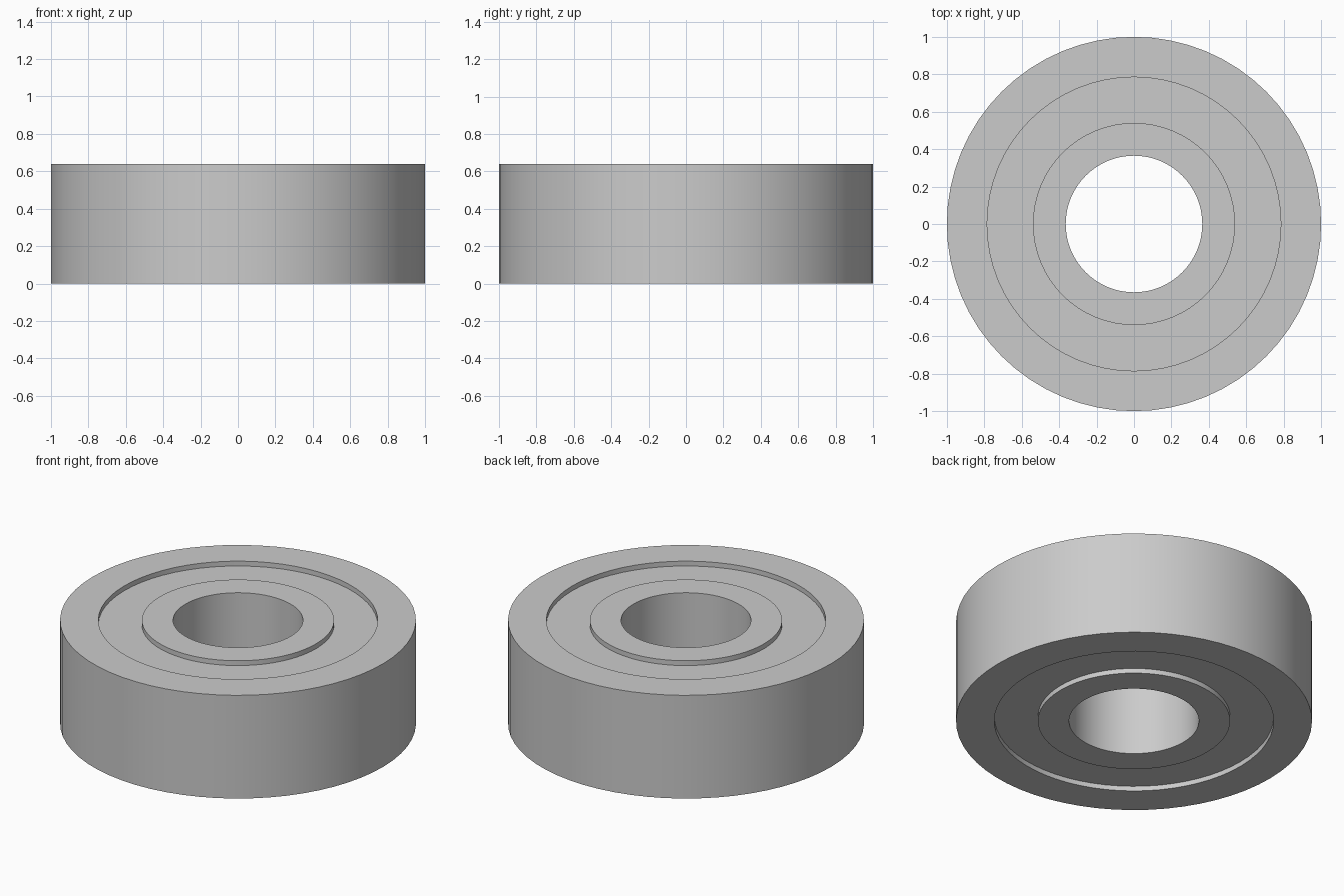
import bpy
import bmesh
import math

cube = bpy.data.objects.get("Cube")
if cube:
    bpy.data.objects.remove(cube, do_unlink=True)

SEGMENTS = 64
HEIGHT = 0.64
RECESS = 0.03
SHIELD = 0.05
R_OUT, R_SHIELD_OUT, R_SHIELD_IN, R_BORE = 1.0, 0.785, 0.54, 0.365

# Single steel colour
steel = bpy.data.materials.new("steel_grey")
steel.use_nodes = True
colour = (0.6, 0.6, 0.6, 1)
steel.diffuse_color = colour
steel.node_tree.nodes["Principled BSDF"].inputs["Base Color"].default_value = colour


def ring(name, r_in, r_out, z0, z1):
    """Spin a rectangular section around z into a closed ring."""
    bm = bmesh.new()
    section = [(r_in, z0), (r_out, z0), (r_out, z1), (r_in, z1)]
    loops = []
    for i in range(SEGMENTS):
        a = 2 * math.pi * i / SEGMENTS
        loops.append([bm.verts.new((r * math.cos(a), r * math.sin(a), z))
                      for r, z in section])
    for i, here in enumerate(loops):
        after = loops[(i + 1) % SEGMENTS]
        for j in range(4):
            k = (j + 1) % 4
            bm.faces.new((here[j], after[j], after[k], here[k]))
    bmesh.ops.recalc_face_normals(bm, faces=bm.faces)
    mesh = bpy.data.meshes.new(name)
    bm.to_mesh(mesh)
    bm.free()
    mesh.materials.append(steel)
    obj = bpy.data.objects.new(name, mesh)
    bpy.context.collection.objects.link(obj)
    bpy.ops.object.select_all(action="DESELECT")
    obj.select_set(True)
    bpy.context.view_layer.objects.active = obj
    bpy.ops.object.shade_smooth_by_angle(angle=math.radians(30))
    return obj


# Outer and inner races
ring("outer_race", R_SHIELD_OUT, R_OUT, 0, HEIGHT)
ring("inner_race", R_BORE, R_SHIELD_IN, 0, HEIGHT)

# Recessed shields closing the gap on both sides
ring("lower_shield", R_SHIELD_IN, R_SHIELD_OUT, RECESS, RECESS + SHIELD)
ring("upper_shield", R_SHIELD_IN, R_SHIELD_OUT,
     HEIGHT - RECESS - SHIELD, HEIGHT - RECESS)
